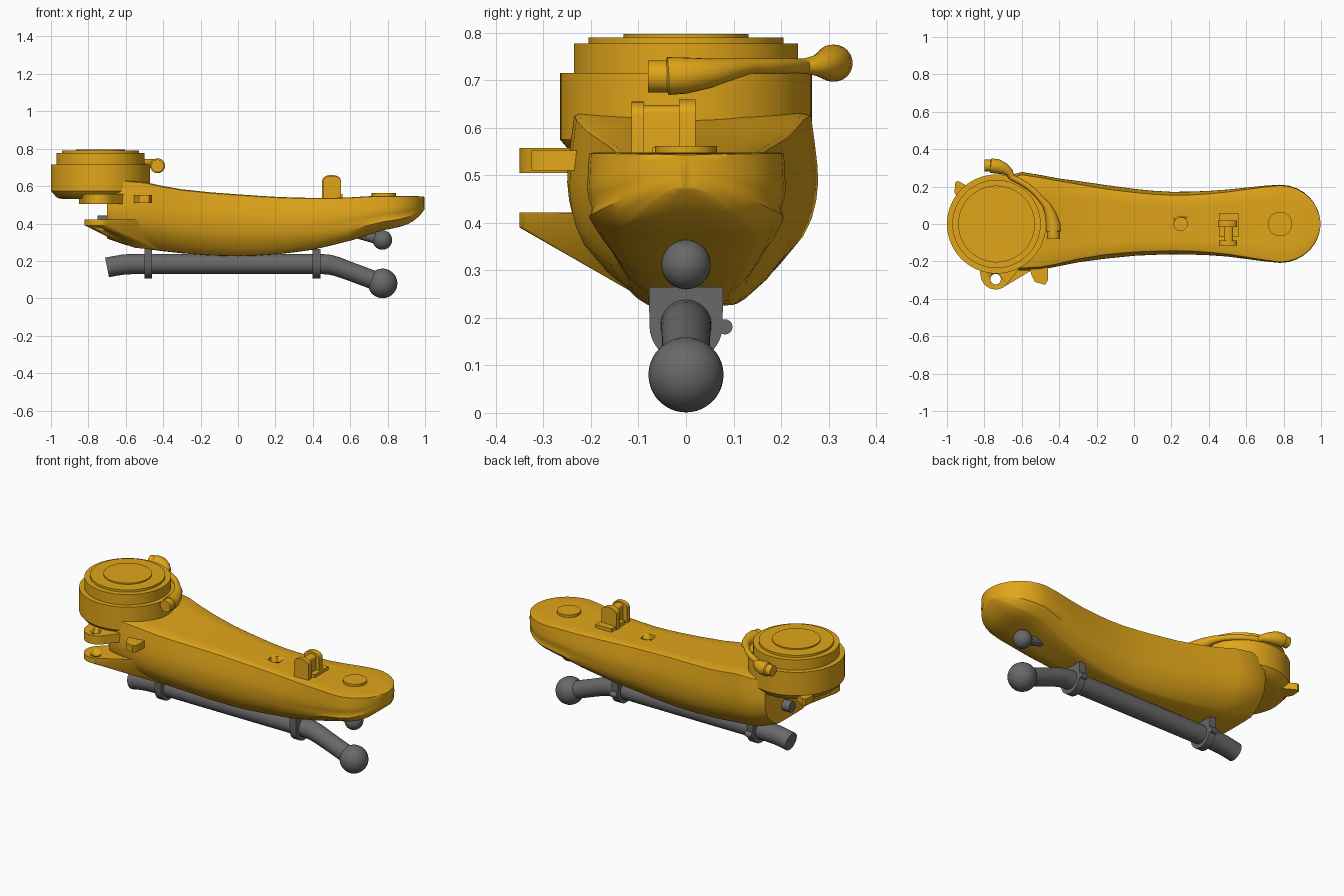
import bpy, bmesh
from math import sin, cos, pi, radians
from mathutils import Vector, Matrix

if "Cube" in bpy.data.objects:
    bpy.data.objects.remove(bpy.data.objects["Cube"])

def material(name, col):
    m = bpy.data.materials.new(name)
    m.diffuse_color = (*col, 1)
    m.use_nodes = True
    m.node_tree.nodes["Principled BSDF"].inputs["Base Color"].default_value = m.diffuse_color
    return m

YELLOW = material("yellow_paint", (0.75, 0.38, 0.01))
GREY = material("dark_grey", (0.14, 0.14, 0.14))

def finish(name, bm, mat, angle=35):
    bmesh.ops.recalc_face_normals(bm, faces=bm.faces[:])
    me = bpy.data.meshes.new(name)
    bm.to_mesh(me)
    bm.free()
    ob = bpy.data.objects.new(name, me)
    bpy.context.collection.objects.link(ob)
    me.materials.append(mat)
    bpy.ops.object.select_all(action='DESELECT')
    ob.select_set(True)
    bpy.context.view_layer.objects.active = ob
    bpy.ops.object.shade_smooth_by_angle(angle=radians(angle))
    return ob

def loft(name, rings, mat, angle=35):
    bm = bmesh.new()
    vs = [[bm.verts.new(p) for p in r] for r in rings]
    n = len(vs[0])
    for a, b in zip(vs, vs[1:]):
        for i in range(n):
            j = (i + 1) % n
            bm.faces.new((a[i], a[j], b[j], b[i]))
    bm.faces.new(vs[0])
    bm.faces.new(vs[-1])
    return finish(name, bm, mat, angle)

def circle(x, y, z, r, n=64):
    return [(x + r * cos(2 * pi * i / n), y + r * sin(2 * pi * i / n), z) for i in range(n)]

def turned(name, x, y, profile, mat=YELLOW, n=64):
    return loft(name, [circle(x, y, z, r, n) for r, z in profile], mat)

def hull(name, pts, mat=YELLOW):
    bm = bmesh.new()
    for p in pts:
        bm.verts.new(p)
    bmesh.ops.convex_hull(bm, input=bm.verts[:])
    loose = [v for v in bm.verts if not v.link_faces]
    bmesh.ops.delete(bm, geom=loose, context='VERTS')
    return finish(name, bm, mat)

def ball(name, c, r, mat):
    bm = bmesh.new()
    bmesh.ops.create_uvsphere(bm, u_segments=32, v_segments=20, radius=r,
                              matrix=Matrix.Translation(c))
    return finish(name, bm, mat)

def tube(name, pts, mat, seg=24):
    # pts: (x, y, z, radius); rings are swept along averaged tangents
    P = [Vector(p[:3]) for p in pts]
    rings = []
    for i, p in enumerate(P):
        t = (P[min(i + 1, len(P) - 1)] - P[max(i - 1, 0)]).normalized()
        side = Vector((0, 0, 1)).cross(t).normalized()
        up = t.cross(side)
        rings.append([p + pts[i][3] * (side * cos(2 * pi * k / seg) + up * sin(2 * pi * k / seg))
                      for k in range(seg)])
    return loft(name, rings, mat, 45)

def cut_hole(ob, x, y, z0, z1, r):
    c = turned("hole_cutter", x, y, [(r, z0), (r, z1)], YELLOW, 32)
    c.hide_render = True
    c.hide_viewport = True
    m = ob.modifiers.new("hole", 'BOOLEAN')
    m.operation, m.object, m.solver = 'DIFFERENCE', c, 'EXACT'

# Curved arm body: x, +y edge, -y edge, top, bottom
stations = [(-0.70, .25, -.235, .62, .32), (-0.60, .278, -.25, .63, .285), (-0.50, .262, -.245, .622, .265),
            (-0.40, .243, -.225, .60, .252), (-0.30, .23, -.205, .583, .241), (-0.15, .208, -.185, .567, .229),
            (0.0, .188, -.17, .556, .225), (0.1, .178, -.165, .549, .228), (0.2, .172, -.162, .543, .235),
            (0.3, .173, -.163, .539, .246), (0.4, .177, -.167, .537, .26), (0.5, .184, -.174, .537, .283),
            (0.6, .195, -.187, .54, .308), (0.7, .205, -.2, .546, .34), (0.78, .21, -.208, .548, .365)]
for a in (12, 24, 36, 48, 60, 71, 80, 86):
    s, c = sin(radians(a)), cos(radians(a))
    stations.append((0.78 + 0.217 * s, .21 * c, -.208 * c, .548 - .005 * s ** 6, .365 + .04 * s + .07 * s ** 4))

def section(x, yp, yn, top, bot):
    # flat top narrower than the belly, sides tapering to a flat underside
    end = min(max((x - 0.3) / 0.48, 0), 1)
    k = .89 + .09 * max(end, min(max((-x - .2) / .3, 0), .6))
    b = .5 + .2 * end
    half = [(.25, 1), (.55, 1), (k - .05, 1), (k, .985), ((1 + k) / 2, .83), (.995, .68), (1, .58), (.985, .47),
            (.95, .36), (.5 * b + .63, .25), (.7 * b + .38, .12), (.8 * b + .18, .035), (b, .006), (.25, 0)]
    cy, w, h = (yp + yn) / 2, (yp - yn) / 2, top - bot
    return ([(x, cy + u * w, bot + v * h) for u, v in half]
            + [(x, cy - u * w, bot + v * h) for u, v in reversed(half)])

body = loft("arm_body", [section(*s) for s in stations], YELLOW, 40)
cut_hole(body, 0.25, 0, 0.47, 0.65, 0.036)

# Stepped round joint housing and the pad on the far end
JX = -0.735
turned("joint_housing", JX, 0, [(.20, .53), (.235, .54), (.265, .575), (.265, .715), (.236, .715), (.236, .777),
                                (.205, .777), (.205, .79), (.132, .79), (.132, .797)], n=96)
turned("end_pad", 0.78, 0, [(.065, .53), (.065, .562)], n=48)

# Side lugs around the joint
upper = hull("upper_lug", circle(-.74, -.27, .505, .08, 32) + circle(-.74, -.27, .557, .08, 32)
             + [(x, -.1, z) for x in (-.85, -.5) for z in (.505, .557)])
cut_hole(upper, -.74, -.295, .48, .60, .028)
lower = hull("lower_lug", circle(-.74, -.27, .39, .08, 32) + circle(-.74, -.27, .422, .08, 32)
             + [(-.66, -.10, .31), (-.42, -.12, .258), (-.55, -.12, .27), (-.42, -.17, .42), (-.68, -.1, .422)])
cut_hole(lower, -.74, -.295, .33, .5, .028)
hull("side_block", [(x, y, z) for x, y in ((-.57, -.2), (-.545, -.28), (-.53, -.31), (-.475, -.325),
                                           (-.46, -.30), (-.46, -.2)) for z in (.51, .552)])
hull("rear_lug", [(x, y, z) for x, y in ((-.96, .17), (-.955, .225), (-.94, .23), (-.85, .18), (-.9, .05))
                  for z in (.535, .575)])

# Cable wrapped around the housing step, thicker at both ends
def on_step(deg, r, z, rad):
    return (JX + r * cos(radians(deg)), r * sin(radians(deg)), z, rad)
cable = [(-.43, -.08, .708, .034), (-.43, -.04, .708, .034), (-.43, -.038, .709, .04), (-.432, .0, .71, .038),
         (-.445, .05, .715, .031), (-.467, .10, .724, .022)]
cable += [on_step(d, .272 - .012 * sin(radians((d - 30) * 3)), .73, .016) for d in range(30, 75, 6)]
cable += [(-.665, .275, .731, .022), (-.695, .295, .734, .032), (-.73, .308, .736, .039), (-.765, .312, .736, .039),
          (-.767, .312, .736, .032), (-.80, .312, .736, .032)]
tube("joint_cable", cable, YELLOW)

# Upright bracket on top of the arm: two rounded plates, web and foot
def plate(name, x0, x1, y0, y1, z0, z1):
    cx, r = (x0 + x1) / 2, (x1 - x0) / 2
    arc = [(cx + r * cos(pi * i / 14), z1 - r * 0.6 + r * 0.6 * sin(pi * i / 14)) for i in range(15)]
    hull(name, [(x, y, z) for x, z in arc + [(x0, z0), (x1, z0)] for y in (y0, y1)])
plate("bracket_plate_front", .455, .55, -.115, -.088, .52, .655)
plate("bracket_plate_back", .45, .55, -.015, .02, .52, .66)
plate("bracket_web", .48, .53, -.09, -.01, .52, .648)
hull("bracket_foot", [(x, y, z) for x in (.455, .56) for y in (-.07, .06) for z in (.52, .558)])

# Grey pipe underneath with a ball at its bent end
tube("lower_pipe", [(-.70, 0, .165, .053), (-.66, 0, .173, .053), (-.61, 0, .181, .054), (-.55, 0, .184, .054),
                    (.44, 0, .184, .054), (.49, 0, .18, .053), (.53, 0, .17, .052), (.59, 0, .148, .05),
                    (.77, 0, .081, .05)], GREY, 32)
ball("pipe_ball", (.773, 0, .08), .079, GREY)

# Clamps hanging the pipe from the arm
for name, x in (("rear_clamp", -.48), ("front_clamp", .42)):
    arc = [(.077 * cos(pi * i / 16), .184 - .077 * sin(pi * i / 16)) for i in range(17)]
    hull(name, [(x + d, y, z) for d in (-.021, .021) for y, z in arc + [(-.078, .265), (.078, .265)]], GREY)
    tube(name + "_bolt", [(x - .021, .082, .181, .016), (x + .021, .082, .181, .016)], GREY, 16)

# Inner rod with a small ball, and its tail leaving the rear of the body
tube("inner_rod", [(.55, 0, .37, .025), (.66, 0, .34, .026), (.77, 0, .312, .03)], GREY)
ball("rod_ball", (.772, 0, .312), .052, GREY)
tube("rod_tail", [(-.55, .06, .41, .032), (-.75, .06, .41, .032)], GREY)
